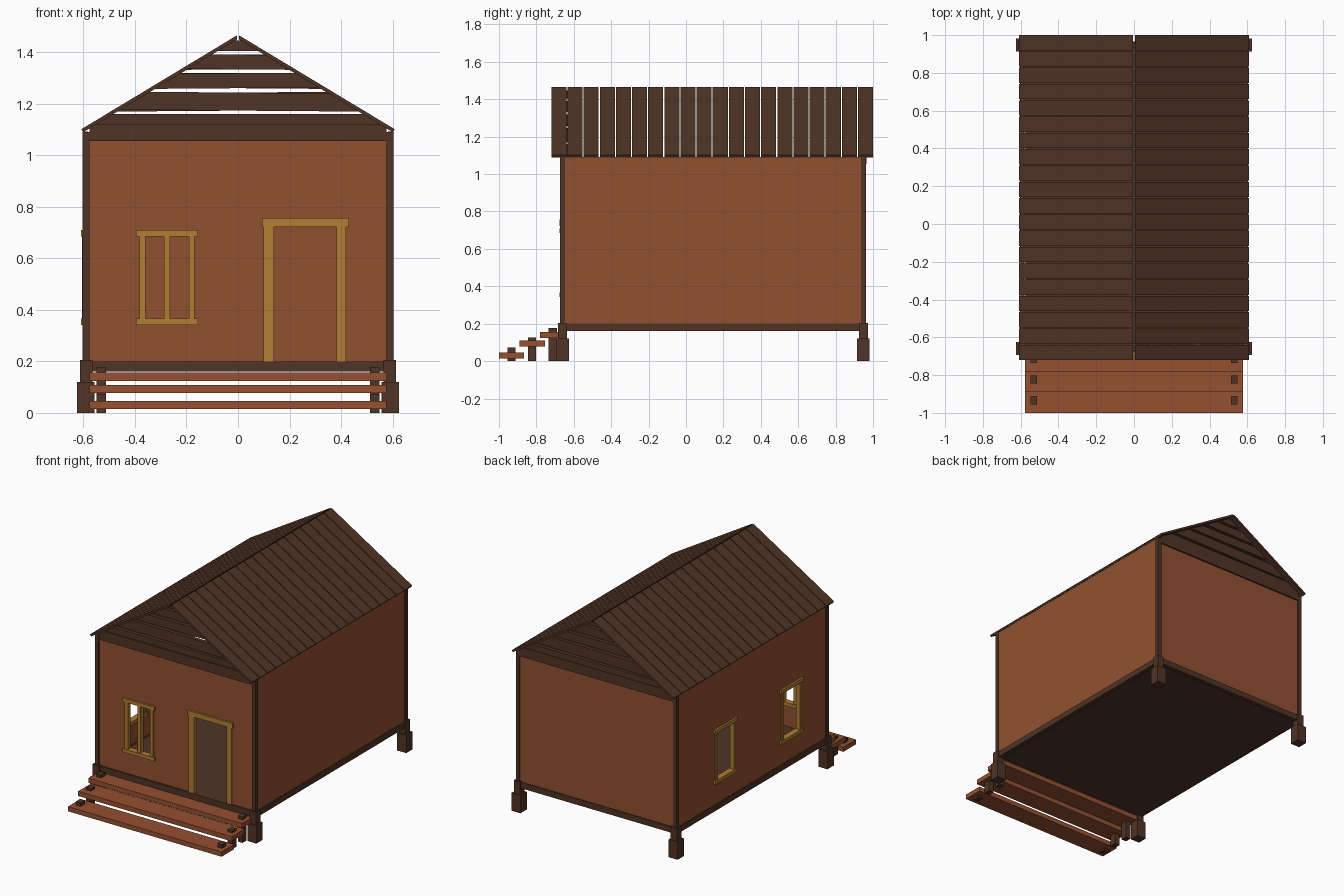
import bpy, bmesh
from mathutils import Vector

if "Cube" in bpy.data.objects:
    bpy.data.objects.remove(bpy.data.objects["Cube"])


def material(name, rgb):
    m = bpy.data.materials.new(name)
    m.diffuse_color = (*rgb, 1)
    m.use_nodes = True
    m.node_tree.nodes["Principled BSDF"].inputs["Base Color"].default_value = m.diffuse_color
    return m


WALL = material("wall_brown", (0.285, 0.082, 0.030))
DARK = material("dark_timber", (0.080, 0.034, 0.019))
GOLD = material("golden_trim", (0.440, 0.205, 0.034))
STEP = material("step_red_brown", (0.300, 0.080, 0.030))


def finish(name, bm, mat):
    bmesh.ops.recalc_face_normals(bm, faces=bm.faces)
    me = bpy.data.meshes.new(name)
    bm.to_mesh(me)
    bm.free()
    me.materials.append(mat)
    ob = bpy.data.objects.new(name, me)
    bpy.context.collection.objects.link(ob)
    return ob


def box(name, x, y, z, mat):
    """Box from (min, max) ranges."""
    bm = bmesh.new()
    bmesh.ops.create_cube(bm, size=1)
    for v in bm.verts:
        v.co = Vector([(r[0] + r[1]) / 2 + c * (r[1] - r[0]) for c, r in zip(v.co, (x, y, z))])
    return finish(name, bm, mat)


def prism(name, pts, y0, y1, mat):
    """Extrude an x-z outline along y."""
    bm = bmesh.new()
    f = bm.faces.new([bm.verts.new((x, y0, z)) for x, z in pts])
    ext = bmesh.ops.extrude_face_region(bm, geom=[f])["geom"]
    bmesh.ops.translate(bm, vec=(0, y1 - y0, 0),
                        verts=[g for g in ext if isinstance(g, bmesh.types.BMVert)])
    return finish(name, bm, mat)


def wall(name, place, span, openings=()):
    """Thin wall made of a grid of cells with rectangular openings left out."""
    us = sorted({*span[:2], *(u for o in openings for u in o[:2])})
    zs = sorted({*span[2:], *(z for o in openings for z in o[2:])})
    bm = bmesh.new()
    grid = {(u, z): bm.verts.new(place(u, z)) for u in us for z in zs}
    for a, b in zip(us, us[1:]):
        for c, d in zip(zs, zs[1:]):
            u, z = (a + b) / 2, (c + d) / 2
            if not any(o[0] < u < o[1] and o[2] < z < o[3] for o in openings):
                bm.faces.new([grid[a, c], grid[b, c], grid[b, d], grid[a, d]])
    bmesh.ops.delete(bm, geom=[v for v in bm.verts if not v.link_faces], context='VERTS')
    ob = finish(name, bm, WALL)
    mod = ob.modifiers.new("thickness", 'SOLIDIFY')
    mod.thickness, mod.offset = 0.014, 0


FRONT, BACK, SIDE = -0.655, 0.948, 0.590

# Corner feet, blocks and posts
for sx, s in ((-1, "left"), (1, "right")):
    for y, e in ((-0.66, "front"), (0.948, "back")):
        for part, r, cx, z in (("foot", 0.034, 0.590, (0, 0.12)),
                               ("block", 0.024, 0.589, (0.12, 0.205)),
                               ("post", 0.0135, 0.590, (0.205, 1.09))):
            box(f"{e}_{s}_{part}", (sx * cx - r, sx * cx + r), (y - r, y + r), z, DARK)

# Floor and the beams around it
box("floor", (-0.58, 0.58), (-0.65, 0.94), (0.168, 0.198), DARK)
for y, e in ((-0.66, "front"), (0.948, "back")):
    box(f"{e}_floor_beam", (-0.567, 0.567), (y - 0.014, y + 0.014), (0.16, 0.20), DARK)
for sx, s in ((-1, "left"), (1, "right")):
    box(f"{s}_floor_beam", (sx * 0.59 - 0.014, sx * 0.59 + 0.014), (-0.637, 0.925), (0.16, 0.20), DARK)

# Walls with door and window openings
DOOR = (0.125, 0.40, 0.198, 0.73)
FRONT_WIN = (-0.37, -0.18, 0.355, 0.695)
SIDE_WINS = [(c - 0.095, c + 0.095, 0.355, 0.695) for c in (-0.273, 0.435)]
wall("front_wall", lambda u, z: (u, FRONT, z), (-0.58, 0.58, 0.198, 1.075), [DOOR, FRONT_WIN])
wall("back_wall", lambda u, z: (u, BACK, z), (-0.58, 0.58, 0.198, 1.075))
wall("right_wall", lambda u, z: (SIDE, u, z), (-0.65, 0.94, 0.198, 1.092))
wall("left_wall", lambda u, z: (-SIDE, u, z), (-0.65, 0.94, 0.198, 1.092), SIDE_WINS)


def trim(name, u, z, d=0.015, side=False):
    """Trim bar through the front wall, or through the left wall."""
    if side:
        box(name, (-SIDE - d, -SIDE + d), u, z, GOLD)
    else:
        box(name, u, (FRONT - d, FRONT + d), z, GOLD)


def window(name, c, side, mullion):
    trim(name + "_header", (c - 0.12, c + 0.12), (0.685, 0.71), 0.02, side)
    trim(name + "_sill", (c - 0.12, c + 0.12), (0.342, 0.366), 0.02, side)
    for off in (-0.0955, 0.0955) + ((0,) if mullion else ()):
        trim(name + "_bar", (c + off - 0.0115, c + off + 0.0115), (0.366, 0.685), 0.015, side)


# Window frames and door frame
window("front_window", -0.275, False, True)
window("left_front_window", -0.273, True, False)
window("left_back_window", 0.435, True, False)
trim("door_left_jamb", (0.098, 0.14), (0.20, 0.722))
trim("door_right_jamb", (0.382, 0.42), (0.20, 0.722))
trim("door_header", (0.094, 0.43), (0.722, 0.756), 0.02)


# Gable boards, clipped under the roof slope
def half_width(z):
    return (1.452 - z) / 0.603


SLATS = [(1.120, 1.160), (1.173, 1.243), (1.260, 1.318), (1.333, 1.390), (1.404, 1.446)]
for y, e, tilt in ((-0.644, "front", 0.008), (0.948, "back", -0.008)):
    y0, y1 = y - 0.013, y + 0.013
    prism(f"{e}_gable_base",
          [(-0.577, 1.055), (0.577, 1.055), (0.577, 1.103), (half_width(1.12), 1.12),
           (-half_width(1.12), 1.12), (-0.577, 1.103)], y0 - 0.012 if y < 0 else y0,
          y1 if y < 0 else y1 + 0.004, DARK)
    for i, (a, b) in enumerate(SLATS):
        t = tilt * (-1) ** i if i else 0
        pts = []
        for z, signs in ((a, (-1, 1)), (b, (1, -1))):
            for s in signs:
                zz = z + s * t * half_width(z)
                pts.append((s * half_width(zz), zz))
        prism(f"{e}_gable_slat_{i + 1}", pts, y0, y1, DARK)

# Roof planks: twenty on each slope
N, Y0, Y1, GAP = 20, -0.72, 1.0, 0.006
PITCH = (Y1 - Y0 + GAP) / N
for sx, s in ((-1, "left"), (1, "right")):
    for i in range(N):
        y = Y0 + i * PITCH
        pts = [(0.004, 1.465), (0.608, 1.101), (0.601, 1.089), (0.004, 1.449)]
        prism(f"{s}_roof_plank_{i + 1}", [(sx * x, z) for x, z in pts], y, y + PITCH - GAP, DARK)

# Front steps, each plank on two short stakes
for i, (ys, z, yp, h) in enumerate((((-1.0, -0.865), 0.015, -0.933, 0.072),
                                    ((-0.89, -0.755), 0.077, -0.823, 0.125),
                                    ((-0.78, -0.645), 0.124, -0.713, 0.176))):
    box(f"step_{i + 1}", (-0.577, 0.577), ys, (z, z + 0.032), STEP)
    for sx, s in ((-1, "left"), (1, "right")):
        box(f"step_{i + 1}_{s}_stake", (sx * 0.531 - 0.018, sx * 0.531 + 0.018),
            (yp - 0.022, yp + 0.022), (0, h), DARK)
